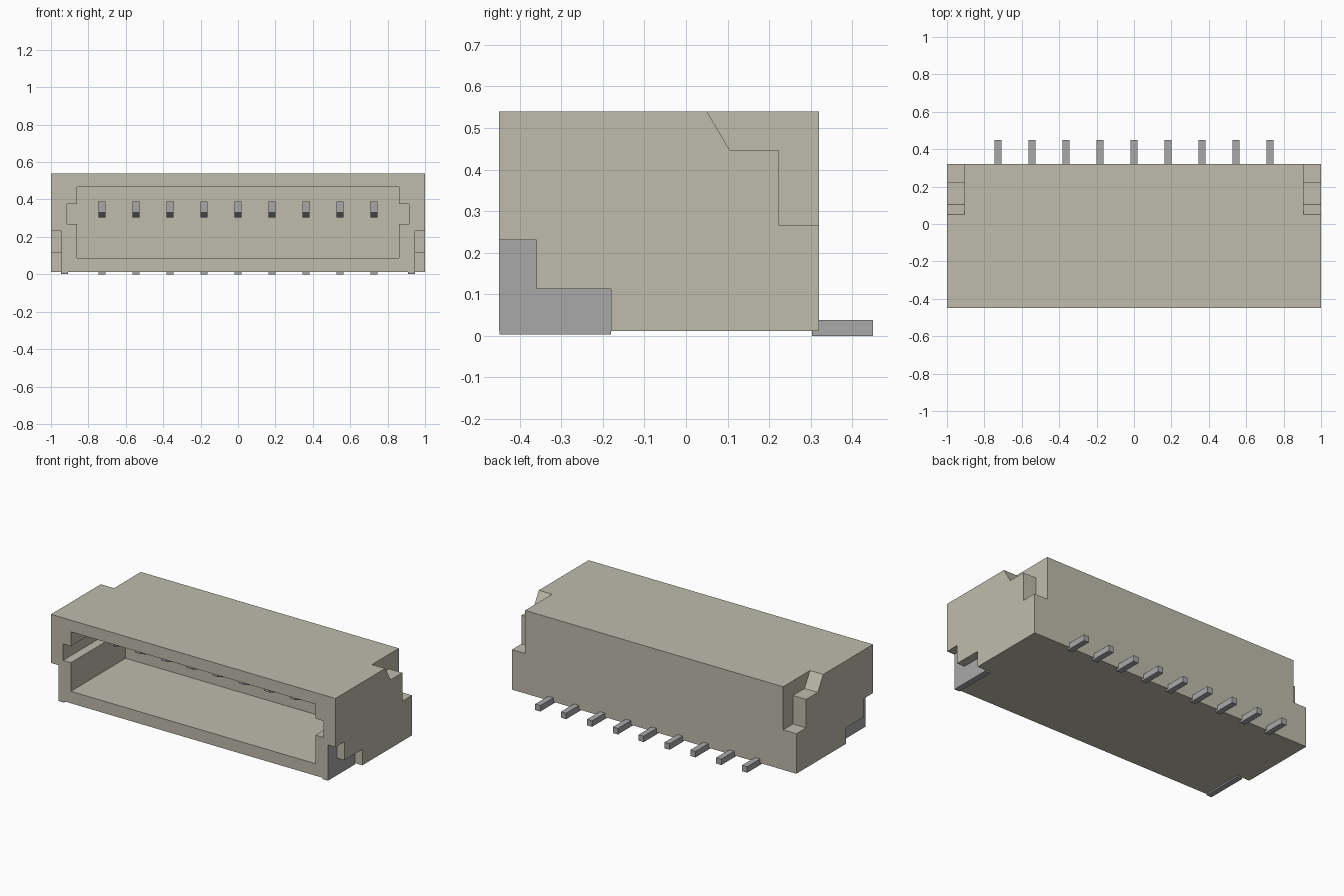
import bpy, bmesh

if "Cube" in bpy.data.objects:
    bpy.data.objects.remove(bpy.data.objects["Cube"], do_unlink=True)


def material(name, rgb):
    m = bpy.data.materials.new(name)
    m.use_nodes = True
    m.diffuse_color = (*rgb, 1)
    m.node_tree.nodes["Principled BSDF"].inputs["Base Color"].default_value = (*rgb, 1)
    return m


BEIGE = material("beige plastic", (0.515, 0.503, 0.413))
METAL = material("grey metal", (0.397, 0.393, 0.397))


def prism(name, pts, axis, a, b, mat):
    """Extrude a profile from a to b: (y, z) points along x, or (x, z) points along y."""
    place = (lambda p, t: (t, p[0], p[1])) if axis == "x" else (lambda p, t: (p[0], t, p[1]))
    bm = bmesh.new()
    face = bm.faces.new([bm.verts.new(place(p, a)) for p in pts])
    ext = bmesh.ops.extrude_face_region(bm, geom=[face])
    verts = [v for v in ext["geom"] if isinstance(v, bmesh.types.BMVert)]
    step = (b - a, 0, 0) if axis == "x" else (0, b - a, 0)
    bmesh.ops.translate(bm, verts=verts, vec=step)
    bmesh.ops.recalc_face_normals(bm, faces=bm.faces)
    me = bpy.data.meshes.new(name)
    bm.to_mesh(me)
    bm.free()
    me.materials.append(mat)
    ob = bpy.data.objects.new(name, me)
    bpy.context.collection.objects.link(ob)
    return ob


def cut(target, cutter):
    mod = target.modifiers.new(cutter.name, "BOOLEAN")
    mod.operation = "DIFFERENCE"
    mod.solver = "EXACT"
    mod.object = cutter
    cutter.hide_render = True
    cutter.hide_set(True)


# Housing block
FRONT, BACK, BOTTOM, TOP = -0.45, 0.32, 0.012, 0.54
housing = prism("housing", [(FRONT, BOTTOM), (BACK, BOTTOM), (BACK, TOP), (FRONT, TOP)],
                "x", -1, 1, BEIGE)

# Front socket with a keyway in each side wall
half = [(0.86, 0.088), (0.86, 0.27), (0.915, 0.27), (0.915, 0.375), (0.86, 0.375), (0.86, 0.466)]
socket = half + [(-x, z) for x, z in reversed(half)]
cut(housing, prism("socket_cutter", socket, "y", -0.6, 0.10, BEIGE))

# Stepped rear corner notches and lower front corner notches, with solder tabs
rear = [(0.05, TOP), (0.105, 0.447), (0.222, 0.447), (0.222, 0.266), (0.5, 0.266),
        (0.5, 0.7), (0.05, 0.7)]
lower = [(-0.6, -0.1), (-0.18, -0.1), (-0.18, 0.113), (-0.36, 0.113), (-0.36, 0.231), (-0.6, 0.231)]
tab = [(-0.449, 0.003), (-0.18, 0.003), (-0.18, 0.113), (-0.36, 0.113), (-0.36, 0.231),
       (-0.449, 0.231)]
for side, s in (("left", 1), ("right", -1)):
    cut(housing, prism(side + "_rear_notch_cutter", rear, "x", s * 0.907, s * 1.2, BEIGE))
    cut(housing, prism(side + "_lower_notch_cutter", lower, "x", s * 0.945, s * 1.2, BEIGE))
    prism(side + "_solder_tab", tab, "x", s * 0.91, s * 0.947, METAL)

# Nine contacts: a pin with a bevelled tip in the socket and a solder tail behind
pin = [(-0.23, 0.33), (-0.17, 0.305), (0.11, 0.305), (0.11, 0.39), (-0.23, 0.39)]
tail = [(0.303, 0.0), (0.45, 0.0), (0.45, 0.038), (0.303, 0.038)]
for i in range(9):
    x = (i - 4) * 0.1818
    prism(f"contact_pin_{i + 1}", pin, "x", x - 0.018, x + 0.018, METAL)
    prism(f"solder_tail_{i + 1}", tail, "x", x - 0.018, x + 0.018, METAL)
